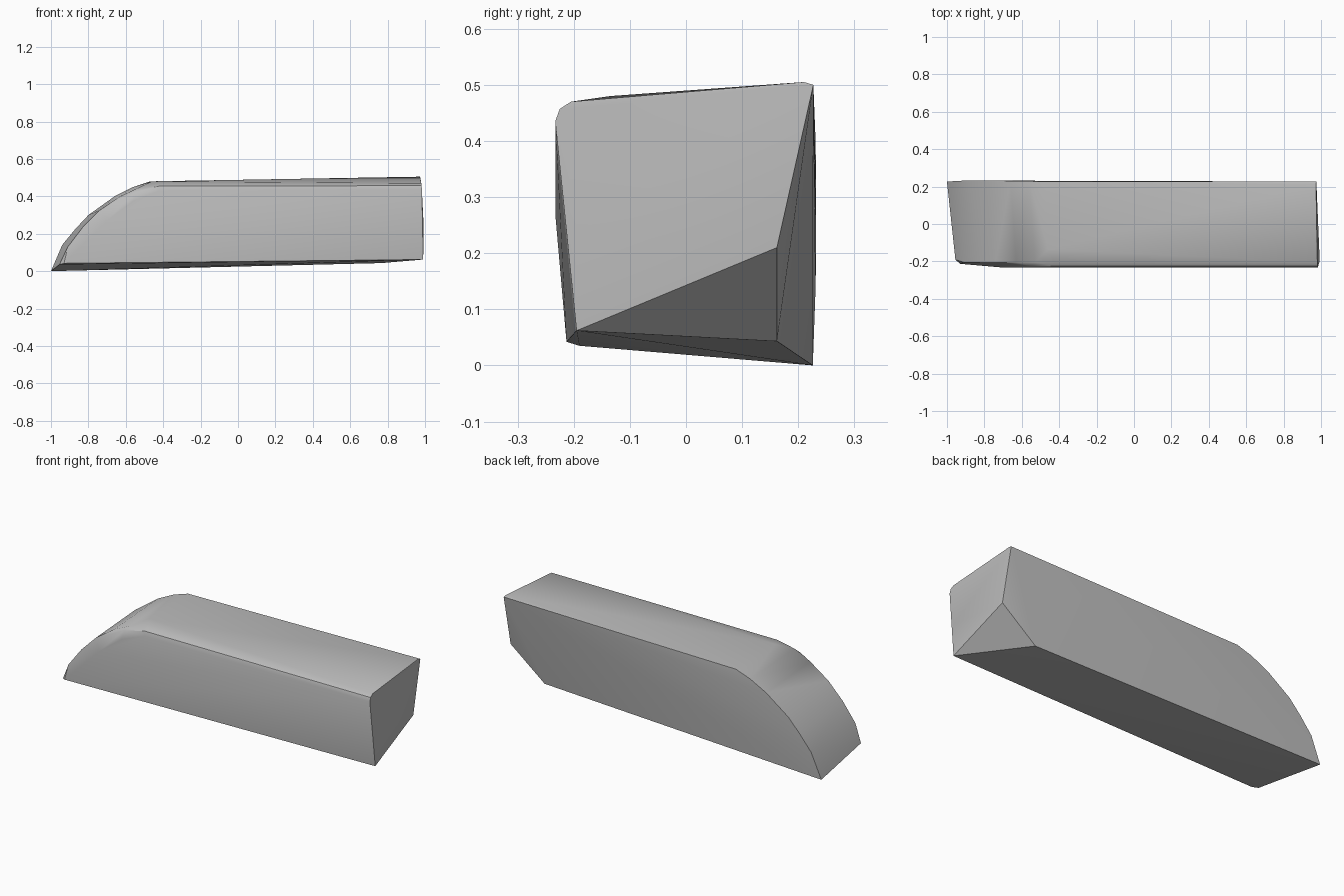
import bpy, bmesh, math

if "Cube" in bpy.data.objects:
    bpy.data.objects.remove(bpy.data.objects["Cube"])

# Outline sections (x, y, z) wrapped by one convex shell
back_profile = [(-1, 0.226, 0), (-0.94, 0.231, 0.14), (-0.87, 0.232, 0.225),
                (-0.80, 0.232, 0.30), (-0.66, 0.231, 0.40), (-0.56, 0.229, 0.45),
                (-0.47, 0.227, 0.48), (0.975, 0.227, 0.50), (0.973, 0.21, 0.505)]
front_shoulder = [(-0.955, 0.035), (-0.91, 0.13), (-0.83, 0.235), (-0.74, 0.325),
                  (-0.63, 0.40), (-0.53, 0.447), (-0.42, 0.468), (0.98, 0.47)]
front_bevel = [(-0.55, 0.425), (-0.42, 0.455), (0.982, 0.457)]
front_face = [(-0.70, 0.27), (-0.56, 0.375), (-0.42, 0.43), (0.983, 0.435)]
top_crown = [(-0.46, -0.135, 0.48)]

# Lower nose corner, blunt end and chamfered lower rear corner
lower_corners = [(-0.93, -0.213, 0.042), (0.99, -0.195, 0.062),
                 (0.993, -0.195, 0.235), (0.977, 0.162, 0.21), (0.766, 0.162, 0.043)]

points = back_profile + top_crown + lower_corners
points += [(x, -0.19 if z < 0.1 else -0.205, z) for x, z in front_shoulder]
points += [(x, -0.225, z) for x, z in front_bevel]
points += [(x, -0.233, z) for x, z in front_face]

bm = bmesh.new()
for p in points:
    bm.verts.new(p)
hull = bmesh.ops.convex_hull(bm, input=bm.verts[:])
unused = {v for v in hull["geom_interior"] + hull["geom_unused"]
          if isinstance(v, bmesh.types.BMVert) and v.is_valid}
bmesh.ops.delete(bm, geom=list(unused), context='VERTS')
bmesh.ops.recalc_face_normals(bm, faces=bm.faces[:])
mesh = bpy.data.meshes.new("curved_block")
bm.to_mesh(mesh)
bm.free()

# Single grey finish
grey = bpy.data.materials.new("grey")
grey.diffuse_color = (0.5, 0.5, 0.5, 1)
grey.use_nodes = True
grey.node_tree.nodes["Principled BSDF"].inputs["Base Color"].default_value = grey.diffuse_color
mesh.materials.append(grey)

block = bpy.data.objects.new("curved_block", mesh)
bpy.context.collection.objects.link(block)
bpy.context.view_layer.objects.active = block
block.select_set(True)
bpy.ops.object.shade_smooth_by_angle(angle=math.radians(30))
